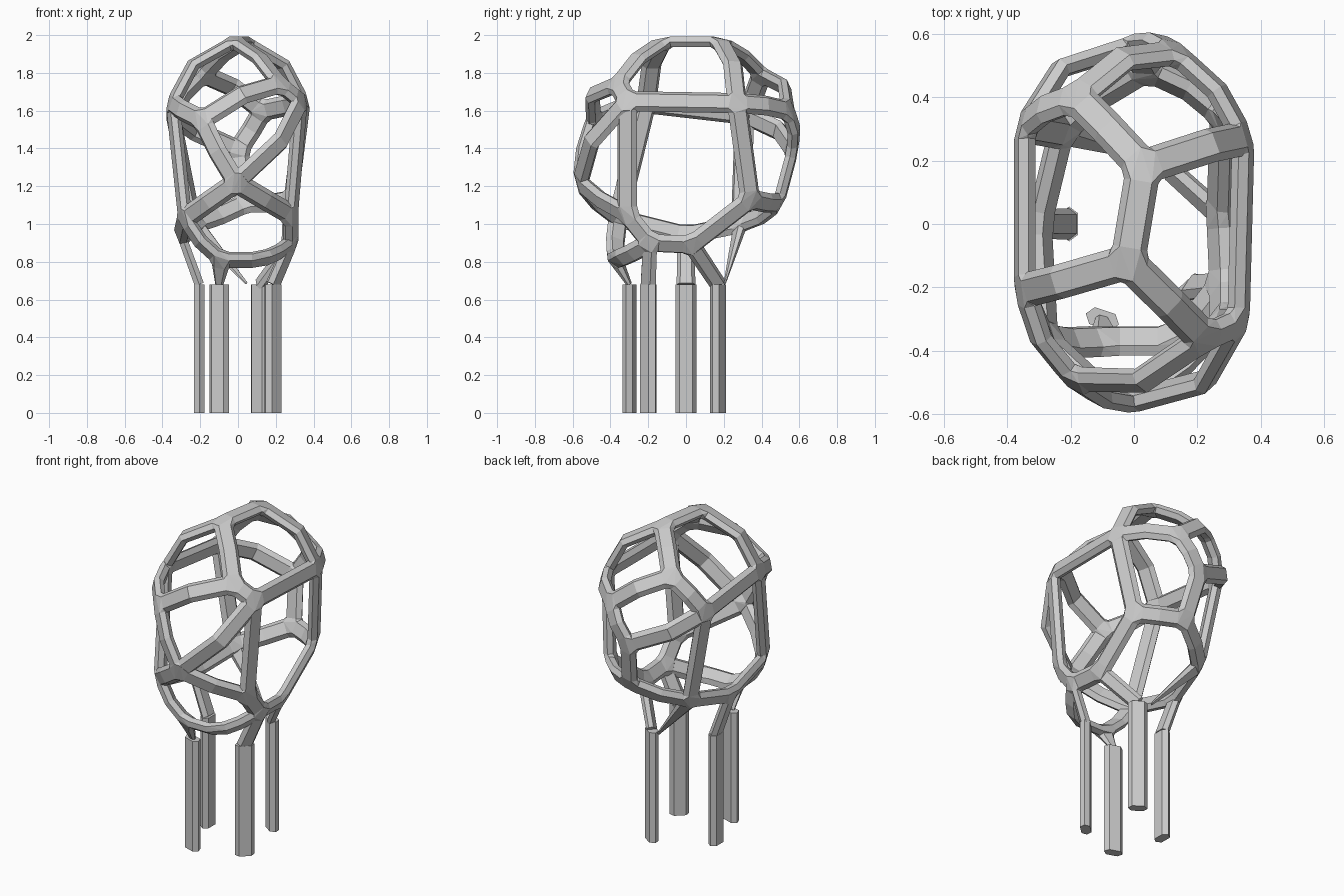
import bpy
import bmesh
from mathutils import Vector

cube = bpy.data.objects.get("Cube")
if cube:
    bpy.data.objects.remove(cube)

grey = bpy.data.materials.new("light_grey")
grey.use_nodes = True
grey.diffuse_color = (0.6, 0.6, 0.6, 1)
grey.node_tree.nodes["Principled BSDF"].inputs["Base Color"].default_value = (0.6, 0.6, 0.6, 1)

WIDTH, DEPTH, LEG_TOP = 0.11, 0.056, 0.68

# Joints of the cage, grouped by where they sit
NODES = {
    "top_front": (-0.02, -0.12, 1.965), "top_back": (0.03, 0.18, 1.965),
    "brow_front": (0.22, -0.36, 1.74), "brow_back": (-0.18, 0.40, 1.79),
    "left_front": (0.33, -0.31, 1.65), "left_back": (0.345, 0.27, 1.64),
    "right_front": (-0.345, -0.21, 1.64), "right_back": (-0.345, 0.31, 1.58),
    "face_front": (-0.19, -0.49, 1.55), "face_back": (0.13, 0.54, 1.60),
    "nose_front": (-0.01, -0.56, 1.22), "nose_back": (0.0, 0.565, 1.39),
    "chin_back": (0.04, 0.49, 1.11),
    "low_left_front": (0.28, -0.31, 1.05), "low_left_back": (0.28, 0.34, 1.13),
    "low_left_mid": (0.27, 0.03, 0.89), "low_left_fore": (0.28, -0.19, 0.90),
    "low_right_front": (-0.28, -0.36, 1.03), "low_right_mid": (-0.30, 0.0, 0.94),
    "low_right_back": (-0.23, 0.29, 1.00),
    "base_front_right": (-0.09, -0.37, 0.81), "base_front_left": (0.12, -0.37, 0.81),
}
NODES = {k: Vector(v) for k, v in NODES.items()}

# Struts: start, end, outward bend at the middle
STRUTS = [
    ("top_front", "top_back", 0), ("top_front", "brow_front", .03),
    ("top_front", "right_front", .07), ("top_back", "left_back", .07),
    ("top_back", "brow_back", .02), ("brow_front", "left_front", 0),
    ("brow_front", "face_front", .08), ("brow_back", "face_back", .06),
    ("brow_back", "right_back", .02), ("left_front", "left_back", 0),
    ("right_front", "right_back", 0), ("left_front", "nose_front", .09),
    ("right_back", "nose_back", .08), ("face_front", "right_front", .03),
    ("face_back", "left_back", .03), ("face_front", "nose_front", .02),
    ("face_back", "nose_back", .02), ("nose_front", "low_right_front", .02),
    ("nose_front", "low_left_front", .02), ("nose_back", "chin_back", 0),
    ("chin_back", "low_right_back", .02), ("chin_back", "low_left_back", .02),
    ("left_front", "low_left_front", 0), ("left_back", "low_left_back", 0),
    ("low_left_front", "low_left_fore", 0), ("low_left_fore", "low_left_mid", 0),
    ("low_left_mid", "low_left_back", 0), ("right_front", "low_right_front", 0),
    ("right_back", "low_right_back", 0), ("low_right_front", "low_right_mid", 0),
    ("low_right_mid", "low_right_back", 0), ("low_right_front", "base_front_right", .02),
    ("base_front_right", "base_front_left", 0), ("base_front_left", "low_left_fore", .01),
]

# Legs: foot position, then (joint, end width scale) for every brace reaching it
LEGS = {
    "front_leg": ((-0.10, -0.30), [("base_front_right", .4)]),
    "right_leg": ((-0.205, 0.0), [("low_right_mid", .9)]),
    "left_leg": ((0.185, -0.20), [("low_left_fore", .9)]),
    "back_leg": ((0.115, 0.17), [("low_left_mid", .8), ("low_right_back", .15)]),
}


def outward(p):
    """Direction away from the middle of the egg-shaped cage."""
    return Vector((p.x / .13, p.y / .36, (p.z - 1.4) / .38)).normalized()


def hexagon(p, along, normal, scale=1.0):
    """Flattened six-sided section, pointed at its two narrow edges."""
    side = along.cross(normal).normalized()
    up = side.cross(along).normalized()
    w, d = WIDTH / 2 * scale, DEPTH / 2 * scale
    return [p + side * (w * a) + up * (d * b)
            for a, b in ((1, 0), (.62, 1), (-.62, 1), (-1, 0), (-.62, -1), (.62, -1))]


def loft(bm, rings):
    loops = [[bm.verts.new(p) for p in ring] for ring in rings]
    for a, b in zip(loops, loops[1:]):
        for i in range(6):
            j = (i + 1) % 6
            bm.faces.new((a[i], a[j], b[j], b[i]))
    bm.faces.new(loops[0][::-1])
    bm.faces.new(loops[-1])


def finish(bm, name):
    bmesh.ops.recalc_face_normals(bm, faces=bm.faces)
    mesh = bpy.data.meshes.new(name)
    bm.to_mesh(mesh)
    bm.free()
    mesh.materials.append(grey)
    obj = bpy.data.objects.new(name, mesh)
    bpy.context.collection.objects.link(obj)


# Cage struts, each with one bend
joint_points = {k: [] for k in NODES}
bm = bmesh.new()
for start, end, bend in STRUTS:
    a, b = NODES[start], NODES[end]
    mid = (a + b) / 2
    normal = outward(mid)
    mid = mid + normal * bend
    first, last = (mid - a).normalized(), (b - mid).normalized()
    inset = min(.045, (b - a).length * .3)
    rings = [hexagon(a + first * inset, first, normal),
             hexagon(mid, (b - a).normalized(), normal),
             hexagon(b - last * inset, last, normal)]
    loft(bm, rings)
    joint_points[start] += rings[0]
    joint_points[end] += rings[-1]
finish(bm, "cage_struts")

# Legs and the braces that carry the cage
for name, ((x, y), braces) in LEGS.items():
    foot = Vector((x, y, 0))
    top = foot + Vector((0, 0, LEG_TOP))
    radial = foot.normalized()
    bm = bmesh.new()
    loft(bm, [hexagon(p, Vector((0, 0, 1)), radial) for p in (foot, top)])
    finish(bm, name)
    bm = bmesh.new()
    for joint, scale in braces:
        a = NODES[joint]
        tip = top
        if scale < .3:
            tip = top + Vector((-.07, .035, .005))
        along = (tip - a).normalized()
        normal = Vector((a.x, a.y, 0)).normalized()
        rings = [hexagon(a + along * .04, along, normal, .85),
                 hexagon(tip, along, normal, scale)]
        loft(bm, rings)
        joint_points[joint] += rings[0]
    finish(bm, name + "_brace")

# Faceted joints that wrap the strut ends
bm = bmesh.new()
for points in joint_points.values():
    verts = [bm.verts.new(p) for p in points]
    result = bmesh.ops.convex_hull(bm, input=verts)
    loose = {g for g in result["geom_interior"] + result["geom_unused"]
             if isinstance(g, bmesh.types.BMVert)}
    bmesh.ops.delete(bm, geom=list(loose), context="VERTS")
finish(bm, "cage_joints")
